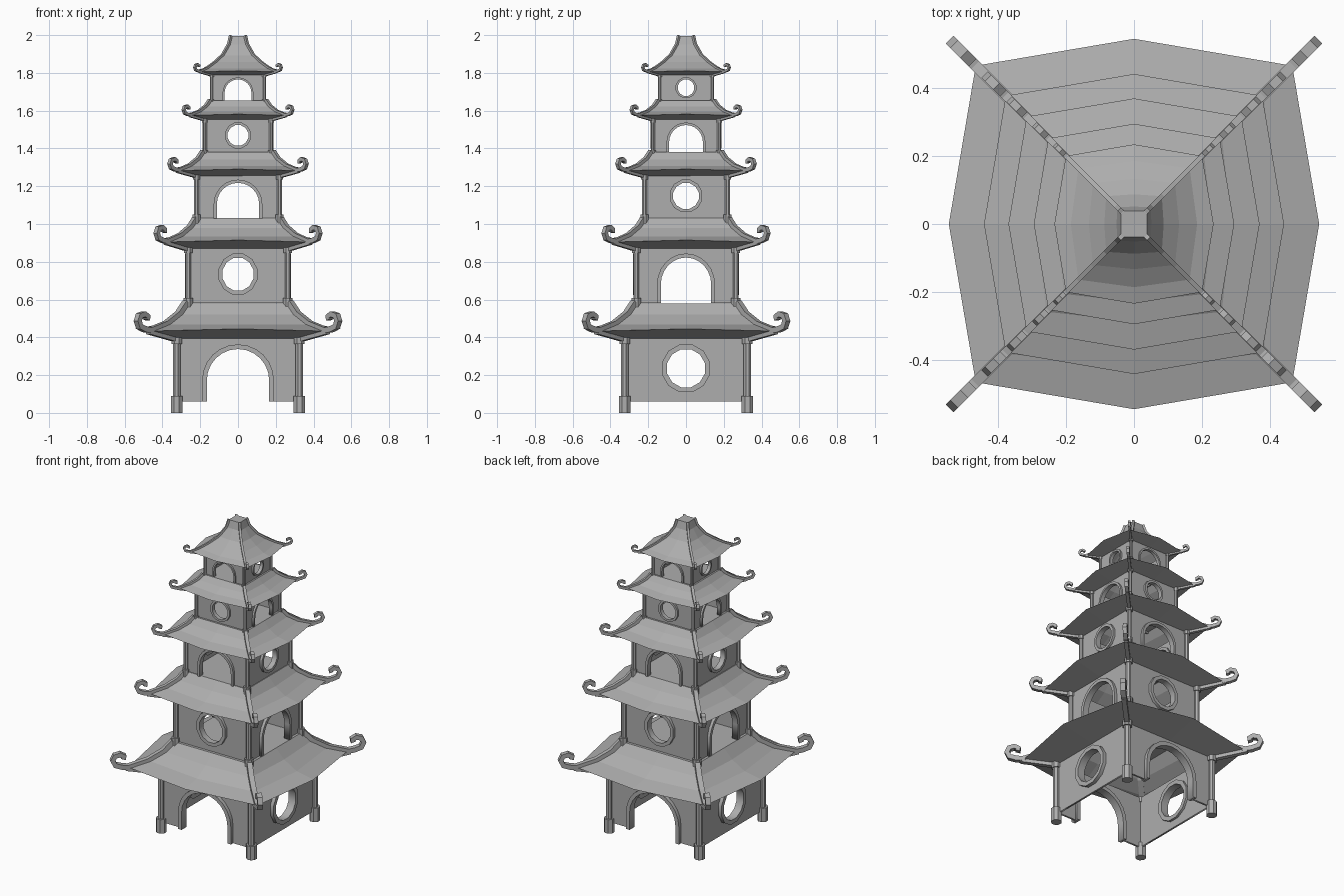
import bpy, bmesh
from math import sin, cos, pi, sqrt
from mathutils import Matrix, Vector

if "Cube" in bpy.data.objects:
    bpy.data.objects.remove(bpy.data.objects["Cube"])

# Per storey: base height, horizontal scale, vertical scale
TIERS = [(0, 1, 1), (.53, .81, .865), (.988, .678, .68), (1.341, .541, .541), (1.62, .43, .43)]
# Roof rows (corner radius, height), eave first
ROOF = [(.465, .433), (.38, .468), (.315, .52), (.275, .58)]
SPIRE = [(.465, .433), (.38, .475), (.28, .55), (.19, .635), (.115, .767), (.09, .875)]
HOOK = [(.487, .493), (.483, .51), (.500, .523), (.522, .515), (.531, .487), (.521, .456), (.492, .442)]

stone = bpy.data.materials.new("grey_stone")
stone.diffuse_color = (.42, .42, .42, 1)
stone.use_nodes = True
stone.node_tree.nodes["Principled BSDF"].inputs["Base Color"].default_value = stone.diffuse_color


def finish(name, bm, tier):
    z0, s, sz = tier
    bmesh.ops.recalc_face_normals(bm, faces=bm.faces)
    bmesh.ops.transform(bm, verts=bm.verts,
                        matrix=Matrix.Translation((0, 0, z0)) @ Matrix.Diagonal((s, s, sz, 1)))
    me = bpy.data.meshes.new(name)
    bm.to_mesh(me)
    bm.free()
    me.materials.append(stone)
    ob = bpy.data.objects.new(name, me)
    bpy.context.collection.objects.link(ob)
    return ob


def panel(bm, loops, depth, y, angle):
    """Flat outline (with holes) thickened and stood upright on one side of the tower."""
    cu = bpy.data.curves.new("outline", 'CURVE')
    cu.dimensions = '2D'
    cu.fill_mode = 'BOTH'
    cu.extrude = depth / 2
    for pts in loops:
        sp = cu.splines.new('POLY')
        sp.points.add(len(pts) - 1)
        for p, (x, z) in zip(sp.points, pts):
            p.co = (x, z, 0, 1)
        sp.use_cyclic_u = True
    ob = bpy.data.objects.new("outline", cu)
    me = bpy.data.meshes.new_from_object(ob)
    me.transform(Matrix.Rotation(angle, 4, 'Z') @ Matrix.Translation((0, -y, 0))
                 @ Matrix.Rotation(pi / 2, 4, 'X'))
    bm.from_mesh(me)
    bpy.data.meshes.remove(me)
    bpy.data.objects.remove(ob)
    bpy.data.curves.remove(cu)


def circle(r, n=12):
    return [(r * cos((i + .5) * 2 * pi / n), .236 + r * sin((i + .5) * 2 * pi / n)) for i in range(n)]


def arch(r, n=12):
    return [(-r, .06)] + [(-r * cos(pi * i / n), .173 + r * sin(pi * i / n)) for i in range(n + 1)] + [(r, .06)]


def strip(bm, path, thick, width, angle):
    """Square-section bar along a path in the vertical diagonal plane."""
    pts = [Vector((d * sqrt(2), z)) for d, z in path]
    rot = Matrix.Rotation(angle, 3, 'Z')
    rings = []
    for i, p in enumerate(pts):
        t = (pts[min(i + 1, len(pts) - 1)] - pts[max(i - 1, 0)]).normalized()
        n = Vector((-t.y, t.x)) * thick / 2
        rings.append([bm.verts.new(rot @ Vector((p.x + a * n.x, b * width / 2, p.y + a * n.y)))
                      for a, b in ((1, 1), (1, -1), (-1, -1), (-1, 1))])
    for a, b in zip(rings, rings[1:]):
        for k in range(4):
            bm.faces.new((a[k], a[(k + 1) % 4], b[(k + 1) % 4], b[k]))
    bm.faces.new(rings[0])
    bm.faces.new(rings[-1])


def cylinder(bm, x, y, r, za, zb):
    bmesh.ops.create_cone(bm, cap_ends=True, segments=8, radius1=r, radius2=r, depth=zb - za,
                          matrix=Matrix.Translation((x, y, (za + zb) / 2)) @ Matrix.Rotation(pi / 8, 4, 'Z'))


def ring(bm, r, mid, z, zmid):
    """Eight-point square ring whose side middles bulge outward."""
    pts = [(r, -r), (mid, 0), (r, r), (0, mid), (-r, r), (-mid, 0), (-r, -r), (0, -mid)]
    return [bm.verts.new((x, y, zmid if k % 2 else z)) for k, (x, y) in enumerate(pts)]


for i, tier in enumerate(TIERS):
    tag = f"_{i + 1}"
    turn = pi / 2 * (i % 2)
    last = i == len(TIERS) - 1

    # Walls: arches on one pair of sides, round windows on the other
    walls, trim = bmesh.new(), bmesh.new()
    for a in (turn, turn + pi):
        hole = arch(.178)
        panel(walls, [[(-.32, .06)] + hole + [(.32, .06), (.32, .395), (-.32, .395)]], .012, .316, a)
        panel(trim, [arch(.19) + arch(.165)[::-1]], .05, .32, a)
        b = a + pi / 2
        panel(walls, [[(-.32, .06), (.32, .06), (.32, .395), (-.32, .395)], circle(.115)], .012, .316, b)
        panel(trim, [circle(.131), circle(.104)], .05, .32, b)
    finish("walls" + tag, walls, tier)
    finish("opening_trim" + tag, trim, tier)

    # Corner posts with foot and cap
    posts = bmesh.new()
    for x in (-.325, .325):
        for y in (-.325, .325):
            cylinder(posts, x, y, .033, 0, .09)
            cylinder(posts, x, y, .021, .09, .365)
            cylinder(posts, x, y, .03, .365, .4)
    finish("posts" + tag, posts, tier)

    # Curved roof skin, soffit sloping in to the walls, closed flat top
    rows = SPIRE if last else ROOF
    roof = bmesh.new()
    rings = [ring(roof, .31, .31, .39, .39)]
    for k, (r, z) in enumerate(rows):
        t = 1 - k / (len(rows) - 1)
        rings.append(ring(roof, r, r * (1 + .17 * t), z, z + (.012 if k == 0 else 0)))
    for a, b in zip(rings, rings[1:]):
        for k in range(8):
            roof.faces.new((a[k], a[(k + 1) % 8], b[(k + 1) % 8], b[k]))
    roof.faces.new(rings[-1])
    finish("roof" + tag, roof, tier)

    # Hip ridges ending in curled hooks, with a bracket beam below
    ridge = bmesh.new()
    for k in range(4):
        a = pi / 4 + k * pi / 2
        strip(ridge, HOOK + [(r, z + .004) for r, z in rows], .03, .032, a)
        strip(ridge, [(.315, .383), (.475, .428)], .022, .03, a)
    finish("hip_ridges" + tag, ridge, tier)
